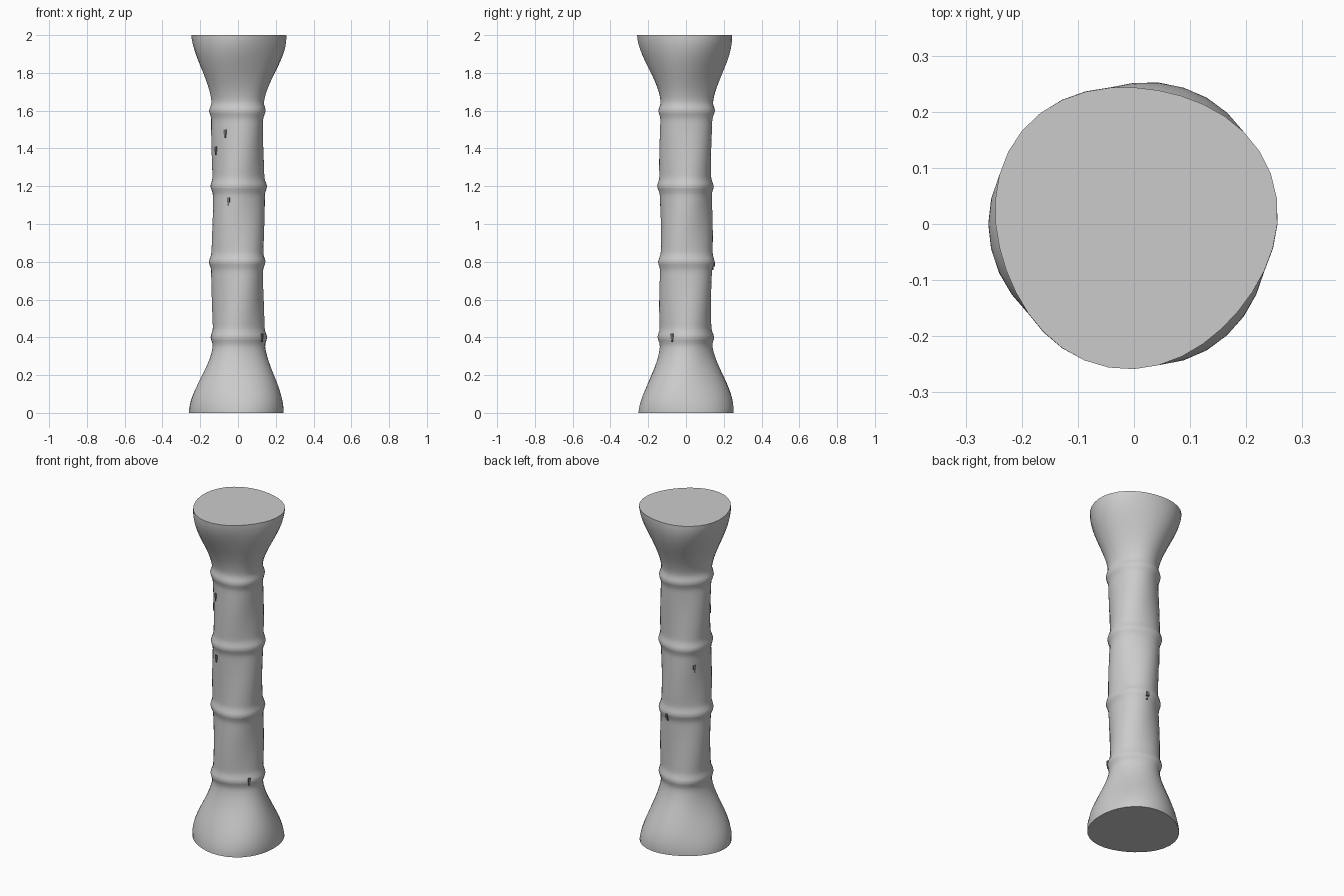
import bpy, bmesh
from math import sin, cos, pi, radians, exp
from mathutils import Matrix, Vector

cube = bpy.data.objects.get("Cube")
if cube:
    bpy.data.objects.remove(cube, do_unlink=True)

HEIGHT, SIDES, LAYERS = 2.0, 36, 120
RINGS = (0.4, 0.8, 1.2, 1.6)


def material(name, value):
    mat = bpy.data.materials.new(name)
    mat.use_nodes = True
    colour = (value, value, value, 1)
    mat.diffuse_color = colour
    mat.node_tree.nodes["Principled BSDF"].inputs["Base Color"].default_value = colour
    return mat


def radius(angle, z):
    # shaft, flared ends, ring swellings and three twisting lobes
    end = max(0, 1 - min(z, HEIGHT - z) / 0.38)
    flare = 0.114 * end ** 2 * (3 - 2 * end)
    swell = sum(0.013 * exp(-((z - ring) / 0.026) ** 2) for ring in RINGS)
    lobe = 1 + 0.035 * cos(3 * (angle - radians(60 + 160 * z)))
    return (0.137 + flare) * lobe + swell


def on_surface(angle, z):
    r = radius(angle, z)
    return Vector((r * cos(angle), r * sin(angle), z))


def add_object(name, bm, mat):
    mesh = bpy.data.meshes.new(name)
    bmesh.ops.recalc_face_normals(bm, faces=bm.faces)
    bm.to_mesh(mesh)
    bm.free()
    mesh.materials.append(mat)
    obj = bpy.data.objects.new(name, mesh)
    bpy.context.collection.objects.link(obj)
    return obj


stone = material("pale grey stone", 0.6)
dark = material("dark grey crack", 0.16)

# twisted column
bm = bmesh.new()
loops = [[bm.verts.new(on_surface(2 * pi * s / SIDES, HEIGHT * k / LAYERS))
          for s in range(SIDES)] for k in range(LAYERS + 1)]
for low, high in zip(loops, loops[1:]):
    for s in range(SIDES):
        n = (s + 1) % SIDES
        bm.faces.new((low[s], low[n], high[n], high[s]))
bm.faces.new(loops[0])
bm.faces.new(loops[-1])
column = add_object("column", bm, stone)
bpy.ops.object.select_all(action='DESELECT')
column.select_set(True)
bpy.context.view_layer.objects.active = column
bpy.ops.object.shade_smooth_by_angle(angle=radians(40))

# small cracks scattered on the shaft: a wide top chip and a narrow tail
CRACKS = ((239, 1.48), (209, 1.39), (249, 1.12), (330, 0.4), (145, 1.08), (80, 0.78))
for i, (degrees, z) in enumerate(CRACKS):
    angle = radians(degrees)
    bm = bmesh.new()
    for lift, width, tall in ((0.007, 0.016, 0.026), (-0.015, 0.008, 0.018)):
        place = (Matrix.Translation(on_surface(angle, z + lift))
                 @ Matrix.Rotation(angle, 4, 'Z')
                 @ Matrix.Diagonal((0.008, width, tall, 1)))
        bmesh.ops.create_cube(bm, size=1, matrix=place)
    add_object(f"crack_{i + 1}", bm, dark)
